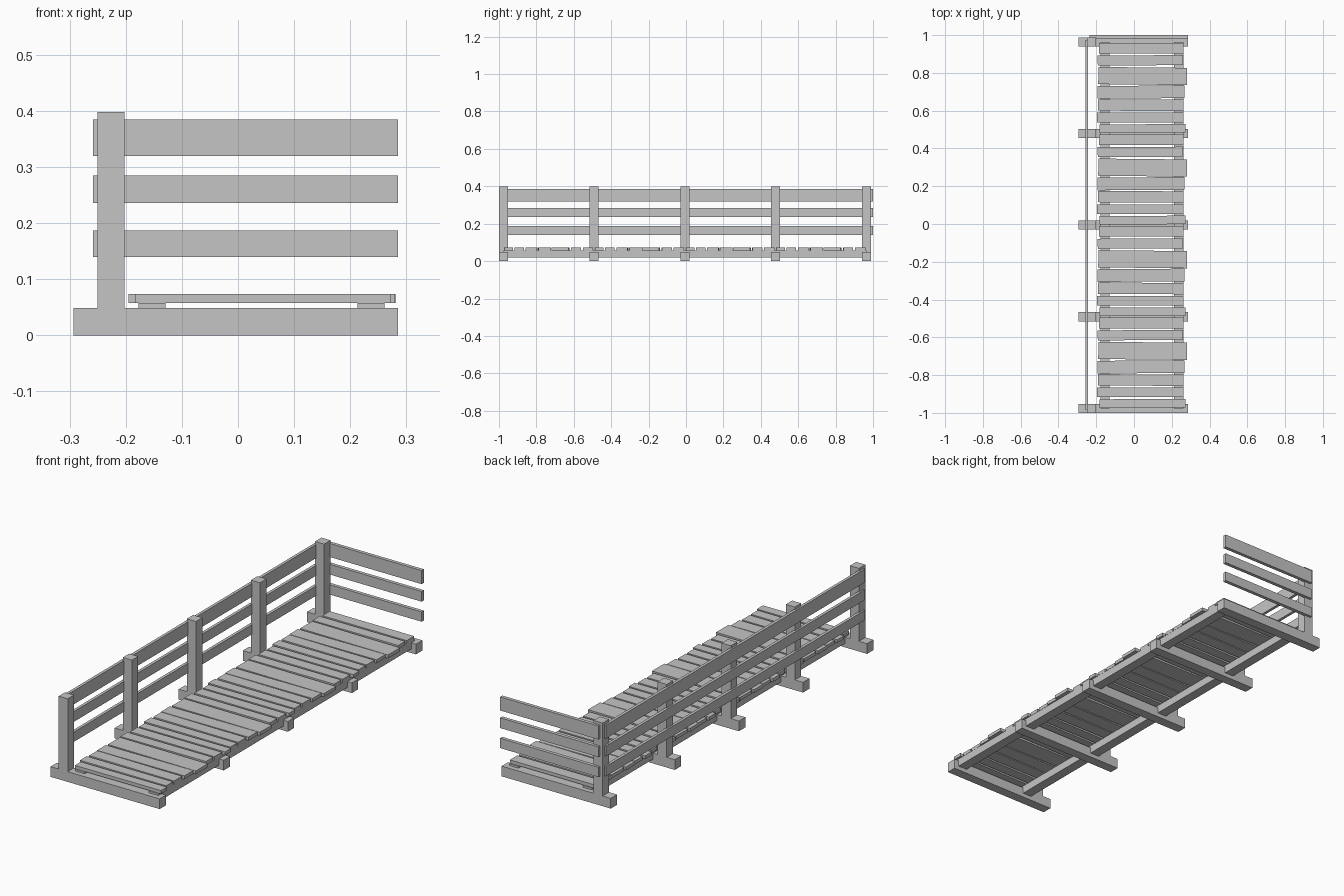
import bpy
import math

if "Cube" in bpy.data.objects:
    bpy.data.objects.remove(bpy.data.objects["Cube"], do_unlink=True)

GREY = (0.56, 0.56, 0.56, 1.0)
wood = bpy.data.materials.new("plain grey wood")
wood.use_nodes = True
wood.diffuse_color = GREY
wood.node_tree.nodes["Principled BSDF"].inputs["Base Color"].default_value = GREY


def box(name, x, y, z, turn=0.0):
    """Box spanning the (low, high) pairs, turned about its own upright axis."""
    bpy.ops.mesh.primitive_cube_add(size=1)
    ob = bpy.context.object
    ob.name = name
    ob.location = [(a + b) / 2 for a, b in (x, y, z)]
    ob.scale = [b - a for a, b in (x, y, z)]
    ob.rotation_euler.z = math.radians(turn)
    ob.data.materials.append(wood)
    return ob


SPACING = 0.485
HALF = 0.024                     # half the width of posts and beams
FIRST, LAST = -0.976, 0.964      # centres of the end beams
RAIL_HEIGHTS = [(0.14, 0.187), (0.236, 0.285), (0.32, 0.385)]

# Cross beams on the ground, each with an upright post
for i in range(5):
    c = FIRST + i * SPACING
    span = (c - HALF, c + HALF)
    box("cross_beam", (-0.293, 0.285), span, (0, 0.049))
    box("post", (-0.25, -0.202), span, (0.049, 0.398))

# Long stringers notched over the beams
for x in ((-0.177, -0.129), (0.213, 0.261)):
    box("stringer", x, (FIRST, LAST), (0.02, 0.058))

# Side rails and end rails on the outer faces of the posts
for z in RAIL_HEIGHTS:
    box("side_rail", (-0.258, -0.244), (FIRST - 0.01, LAST + 0.01), z)
    box("end_rail", (-0.236, 0.285), (LAST + 0.019, 1.0), z)

# Uneven deck planks, one bay repeated: near edge, far edge, left, right, turn
BAY = [
    (0.005, 0.061, -0.185, 0.262, 0.0),
    (0.071, 0.124, -0.192, 0.260, 0.3),
    (0.135, 0.226, -0.189, 0.280, -0.6),
    (0.232, 0.299, -0.193, 0.268, 0.4),
    (0.305, 0.365, -0.190, 0.262, -0.3),
    (0.375, 0.426, -0.195, 0.262, 0.0),
    (0.436, 0.481, -0.183, 0.272, 0.3),
]
for bay in range(4):
    start = LAST - bay * SPACING
    for near, far, left, right, turn in BAY:
        box("deck_plank", (left, right), (start - far, start - near),
            (0.058, 0.074), turn)
